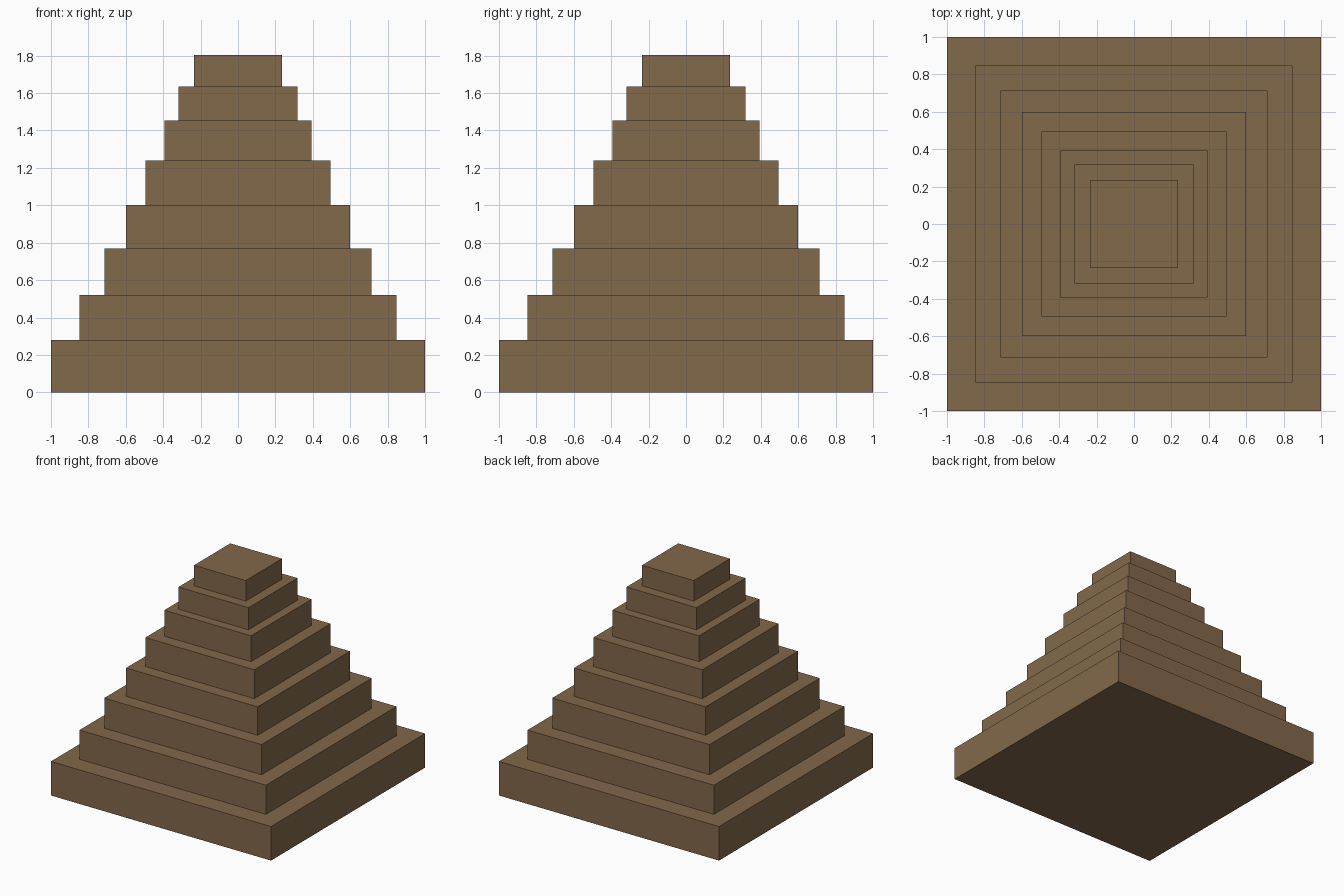
import bpy
import bmesh
from mathutils import Matrix

cube = bpy.data.objects.get("Cube")
if cube:
    bpy.data.objects.remove(cube, do_unlink=True)

# Single brown colour
brown = bpy.data.materials.new("brown_stone")
brown.use_nodes = True
colour = (0.225, 0.14, 0.07, 1)
brown.diffuse_color = colour
brown.node_tree.nodes["Principled BSDF"].inputs["Base Color"].default_value = colour


def add_tier(name, half_width, bottom, top):
    """Square slab between two heights."""
    bm = bmesh.new()
    place = Matrix.Translation((0, 0, (bottom + top) / 2))
    scale = Matrix.Diagonal((2 * half_width, 2 * half_width, top - bottom, 1))
    bmesh.ops.create_cube(bm, size=1, matrix=place @ scale)
    mesh = bpy.data.meshes.new(name)
    bm.to_mesh(mesh)
    bm.free()
    mesh.materials.append(brown)
    tier = bpy.data.objects.new(name, mesh)
    bpy.context.collection.objects.link(tier)


# Stacked tiers from the ground up: half width, top height
tiers = [
    (1.0, 0.28), (0.847, 0.52), (0.715, 0.768), (0.598, 1.002),
    (0.495, 1.24), (0.394, 1.453), (0.318, 1.635), (0.235, 1.804),
]
bottom = 0
for number, (half_width, top) in enumerate(tiers, 1):
    add_tier(f"pyramid_tier_{number}", half_width, bottom, top)
    bottom = top
